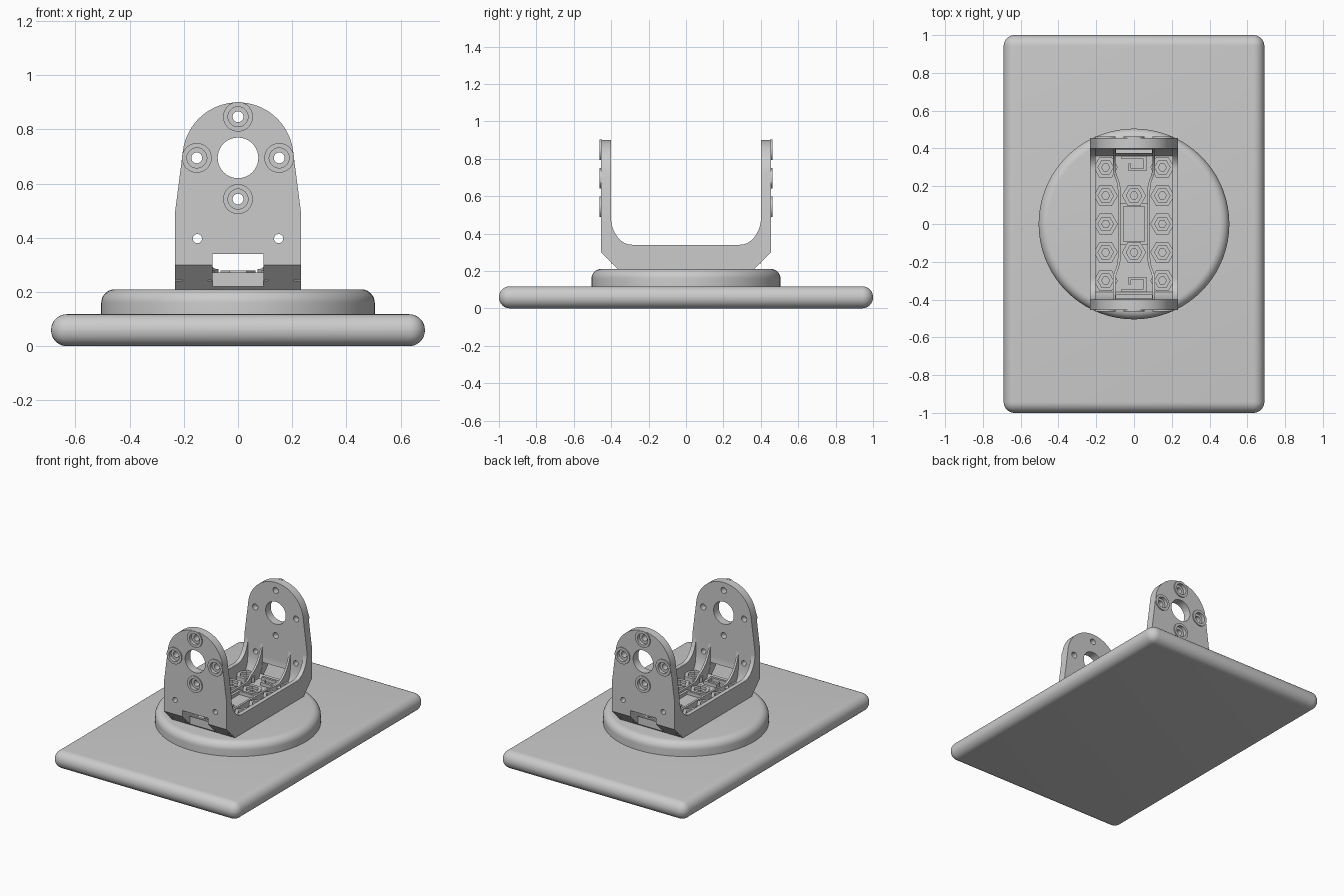
import bpy, bmesh, math
from mathutils import Vector

old = bpy.data.objects.get("Cube")
if old:
    bpy.data.objects.remove(old, do_unlink=True)

grey = bpy.data.materials.new("plain grey")
grey.use_nodes = True
colour = (0.6, 0.6, 0.6, 1)
grey.diffuse_color = colour
grey.node_tree.nodes["Principled BSDF"].inputs["Base Color"].default_value = colour


def finish(name, bm):
    """Turn a bmesh into a grey object."""
    bmesh.ops.remove_doubles(bm, verts=bm.verts, dist=1e-5)
    bmesh.ops.recalc_face_normals(bm, faces=bm.faces)
    mesh = bpy.data.meshes.new(name)
    bm.to_mesh(mesh)
    bm.free()
    mesh.materials.append(grey)
    ob = bpy.data.objects.new(name, mesh)
    bpy.context.collection.objects.link(ob)
    return ob


def skin(bm, rings, closed=False):
    """Bridge rings of points; cap the ends unless the strip is closed."""
    rows = [[bm.verts.new(p) for p in ring] for ring in rings]
    n = len(rows[0])
    for i in range(len(rows) - (0 if closed else 1)):
        a, b = rows[i], rows[(i + 1) % len(rows)]
        for j in range(n):
            k = (j + 1) % n
            bm.faces.new((a[j], a[k], b[k], b[j]))
    if not closed:
        bm.faces.new(rows[0])
        bm.faces.new(rows[-1])


def prism_into(bm, pts, axis, lo, hi):
    place = {"x": lambda u, v, d: (d, u, v),
             "y": lambda u, v, d: (u, d, v),
             "z": lambda u, v, d: (u, v, d)}[axis]
    skin(bm, [[place(u, v, d) for u, v in pts] for d in (lo, hi)])


def prism(name, pts, axis, lo, hi):
    bm = bmesh.new()
    prism_into(bm, pts, axis, lo, hi)
    return finish(name, bm)


def rect(u0, u1, v0, v1):
    return [(u0, v0), (u1, v0), (u1, v1), (u0, v1)]


def circle(u, v, r, n=40):
    return [(u + r * math.cos(math.tau * i / n), v + r * math.sin(math.tau * i / n))
            for i in range(n)]


def ring_boss(name, profile, sides, place):
    """Spin a closed (radius, height) profile; place maps local to world."""
    bm = bmesh.new()
    skin(bm, [[place(*p, h) for p in circle(0, 0, r, sides)] for r, h in profile], True)
    return finish(name, bm)


def boolean(ob, tool, op="DIFFERENCE"):
    mod = ob.modifiers.new(op, "BOOLEAN")
    mod.operation, mod.object, mod.solver = op, tool, "EXACT"
    apply_mod(ob, mod)
    bpy.data.objects.remove(tool, do_unlink=True)


def apply_mod(ob, mod):
    bpy.context.view_layer.objects.active = ob
    bpy.ops.object.modifier_apply(modifier=mod.name)


def smooth(ob, degrees=35):
    bpy.ops.object.select_all(action="DESELECT")
    ob.select_set(True)
    bpy.context.view_layer.objects.active = ob
    bpy.ops.object.shade_smooth_by_angle(angle=math.radians(degrees))


# Base slab with fully rounded edges
slab = prism("base_plate", rect(-0.69, 0.69, -1, 1), "z", 0, 0.118)
bevel = slab.modifiers.new("round", "BEVEL")
bevel.width, bevel.segments, bevel.limit_method = 0.058, 8, "NONE"
apply_mod(slab, bevel)
smooth(slab)

# Round turntable with a soft top edge
bm = bmesh.new()
layers = [(0.505, 0.11)] + [
    (0.455 + 0.05 * math.cos(t), 0.16 + 0.05 * math.sin(t))
    for t in [math.pi / 2 * i / 8 for i in range(9)]]
skin(bm, [[(x, y, z) for x, y in circle(0, 0, r, 72)] for r, z in layers])
smooth(finish("turntable", bm))

# Bracket body: U-shaped side profile limited by the rounded front outline
FLOOR = 0.245
half = [(0.36, 0.205), (0.455, 0.30), (0.455, 0.95), (0.40, 0.95),
        (0.40, 0.37), (0.39, 0.30), (0.36, FLOOR)]
body = prism("bracket", half + [(-y, z) for y, z in reversed(half)], "x", -0.3, 0.3)
arc = [(0.205 * math.cos(t), 0.695 + 0.205 * math.sin(t))
       for t in [math.radians(8 + 164 * i / 32) for i in range(33)]]
outline = [(-0.233, 0.1), (0.233, 0.1), (0.233, 0.49)] + arc + [(-0.233, 0.49)]
boolean(body, prism("outline_tool", outline, "y", -1, 1), "INTERSECT")

# Through holes and end slots
BOLTS = [(0, 0.847), (0, 0.543), (0.152, 0.695), (-0.152, 0.695)]
bm = bmesh.new()
prism_into(bm, circle(0, 0.695, 0.075), "y", -1, 1)
for x, z in BOLTS:
    prism_into(bm, circle(x, z, 0.02, 24), "y", -1, 1)
for x in (-0.15, 0.15):
    prism_into(bm, circle(x, 0.397, 0.017, 24), "y", -1, 1)
boolean(body, finish("hole_tool", bm))
bm = bmesh.new()
for s in (-1, 1):
    prism_into(bm, rect(-0.095, 0.095, 0.1, 0.34), "y", s * 0.375, s * 0.6)
    for x, z in BOLTS:
        prism_into(bm, circle(x, z, 0.037, 32), "y", s * 0.44, s * 0.6)
boolean(body, finish("recess_tool", bm))
smooth(body, 25)

# Raised collars around the bolt recesses
collar = [(0.055, 0.45), (0.055, 0.462), (0.037, 0.462), (0.037, 0.45)]
for s in (-1, 1):
    for bx, bz in BOLTS:
        smooth(ring_boss("bolt_collar", collar, 32,
                         lambda u, v, h: (bx + u, s * h, bz + v)))


def sweep_up(y, start, base):
    """Elliptic rise from base height to the end plate."""
    t = max(0, min(1, (abs(y) - start) / (0.402 - start)))
    return 0.495 - (0.495 - base) * math.sqrt(1 - t * t)


def ridge(name, x_at, width, top_at):
    """Upright rib running from one end plate to the other."""
    steps = 80
    rings = []
    for i in range(steps + 1):
        y = 0.402 * math.sin(math.pi * (i / steps - 0.5))
        x, top = x_at(y), top_at(y)
        rings.append([(x - width / 2, y, 0.24), (x + width / 2, y, 0.24),
                      (x + width / 2, y, top), (x - width / 2, y, top)])
    bm = bmesh.new()
    skin(bm, rings)
    smooth(finish(name, bm), 30)


def rib_x(y):
    t = max(0, min(1, (abs(y) - 0.19) / 0.1))
    return 0.079 + 0.025 * t * t * (3 - 2 * t)


# Side walls and inner ribs
for side, s in (("left", 1), ("right", -1)):
    ridge(side + "_side_wall", lambda y: s * 0.219, 0.028,
          lambda y: sweep_up(y, 0.29, 0.34))
    ridge(side + "_inner_rib", lambda y: s * rib_x(y), 0.014,
          lambda y: sweep_up(y, 0.22, 0.285))
    # Outer face of the floor below each wall
    prism(side + "_wall_foot", [(-0.36, 0.206), (0.36, 0.206), (0.4, 0.246), (-0.4, 0.246)],
          "x", s * 0.205, s * 0.233)

# Hexagonal nut seats on the floor
seat = [(0.064, 0.24), (0.064, 0.28), (0.041, 0.28), (0.041, 0.262),
        (0.021, 0.262), (0.021, 0.24)]
spots = [(s * 0.15, 0.15 * k) for s in (-1, 1) for k in range(-2, 3)]
for nx, ny in spots + [(0, 0.15), (0, -0.15)]:
    ring_boss("nut_seat", seat, 6, lambda u, v, h: (nx + u, ny + v, h))

# Centre block with a rectangular pocket
block = prism("centre_block", rect(-0.08, 0.08, -0.11, 0.11), "z", 0.24, 0.272)
boolean(block, prism("pocket_tool", rect(-0.056, 0.056, -0.092, 0.092), "z", 0.25, 0.4))

# Small cable hooks at both ends
for s in (-1, 1):
    bm = bmesh.new()
    for x0, x1, y0, y1 in ((-0.065, 0.065, 0.345, 0.36), (0.05, 0.065, 0.28, 0.345),
                           (-0.03, 0.05, 0.28, 0.295), (-0.03, -0.015, 0.295, 0.32)):
        prism_into(bm, rect(x0, x1, s * y0, s * y1), "z", 0.24, 0.268)
    finish("cable_hook", bm)
